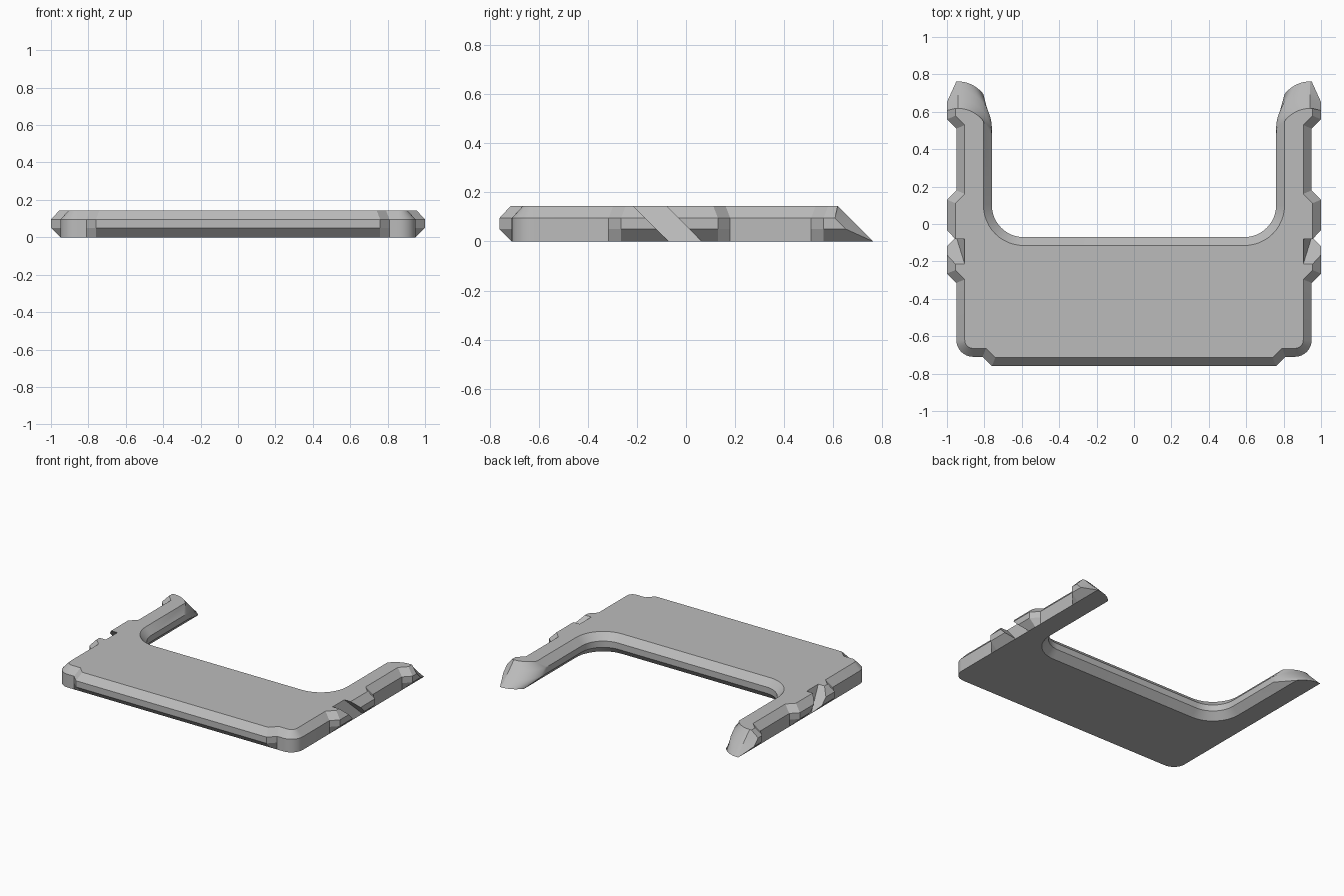
import bpy, bmesh
from math import sin, cos, asin, pi, radians

cube = bpy.data.objects.get("Cube")
if cube:
    bpy.data.objects.remove(cube)

HEIGHT = 0.144
SIDE, FRONT, TIP = 0.95, -0.71, 0.762
CHAMFER = 0.045


def arc(cx, cy, rx, ry, start, end, steps=12):
    return [(cx + rx * cos(start + (end - start) * i / steps),
             cy + ry * sin(start + (end - start) * i / steps)) for i in range(steps + 1)]


def half_outline(z, inset, tab, inner):
    """One side of the plate at height z, from the front lip round to the notch."""
    x, out = SIDE - inset, SIDE - inset + tab
    y = FRONT + inset
    k = inset * 0.414
    floor = SIDE - CHAMFER * z / HEIGHT
    # front lip and rounded corner
    pts = [(0.76 - k, y - tab), (0.81 - k, y)]
    pts += arc(0.86, -0.62, 0.09 - inset, 0.09 - inset, -pi / 2, 0, 8)
    # side tabs parted by a slanted slot
    pts += [(x, -0.315 + k), (out, -0.265 + k), (out, -0.07 - z), (floor, -0.07 - z),
            (floor, 0.063 - z), (out, 0.063 - z), (out, 0.13 - k), (x, 0.18 - k)]
    # rear tab and the sloping rounded arm tip
    pts += [(x, 0.51 + k), (out, 0.56 + k), (out, TIP - 0.06 * tab / 0.05 * (inset == 0) - z)]
    xi = 0.76 + inner
    sweep = asin(min(1, (0.94 - xi) / 0.18))
    pts += arc(0.94, TIP - 0.2 - z, 0.18, 0.2, pi / 2, pi / 2 + sweep, 14)
    # inner notch corner
    pts += arc(0.59, 0.10, 0.17 + inner, 0.17 + inner, 0, -pi / 2)
    return pts


def loft(name, levels, mat):
    bm = bmesh.new()
    rings = []
    for z, *shape in levels:
        half = half_outline(z, *shape)
        pts = half + [(-x, y) for x, y in reversed(half)]
        rings.append([bm.verts.new((x, y, z)) for x, y in pts])
    n = len(rings[0])
    for low, high in zip(rings, rings[1:]):
        for i in range(n):
            j = (i + 1) % n
            bm.faces.new((low[i], low[j], high[j], high[i]))
    bm.faces.new(list(reversed(rings[0])))
    bm.faces.new(rings[-1])
    bmesh.ops.remove_doubles(bm, verts=bm.verts, dist=0.0005)
    bmesh.ops.triangulate(bm, faces=[f for f in bm.faces if len(f.verts) > 4])
    bmesh.ops.recalc_face_normals(bm, faces=bm.faces)
    mesh = bpy.data.meshes.new(name)
    bm.to_mesh(mesh)
    bm.free()
    mesh.materials.append(mat)
    obj = bpy.data.objects.new(name, mesh)
    bpy.context.collection.objects.link(obj)
    return obj


grey = bpy.data.materials.new("plain_grey")
grey.use_nodes = True
colour = (0.5, 0.5, 0.5, 1)
grey.diffuse_color = colour
grey.node_tree.nodes["Principled BSDF"].inputs["Base Color"].default_value = colour

# each level: height, outer inset, tab depth, notch widening
plate = loft("forked_plate", [
    (0.0, 0.0, 0.0, CHAMFER),
    (0.05, 0.0, 0.05, 0.0),
    (0.095, 0.0, 0.05, 0.0),
    (HEIGHT, CHAMFER, 0.05, CHAMFER)], grey)

bpy.ops.object.select_all(action='DESELECT')
plate.select_set(True)
bpy.context.view_layer.objects.active = plate
bpy.ops.object.shade_smooth_by_angle(angle=radians(22))
